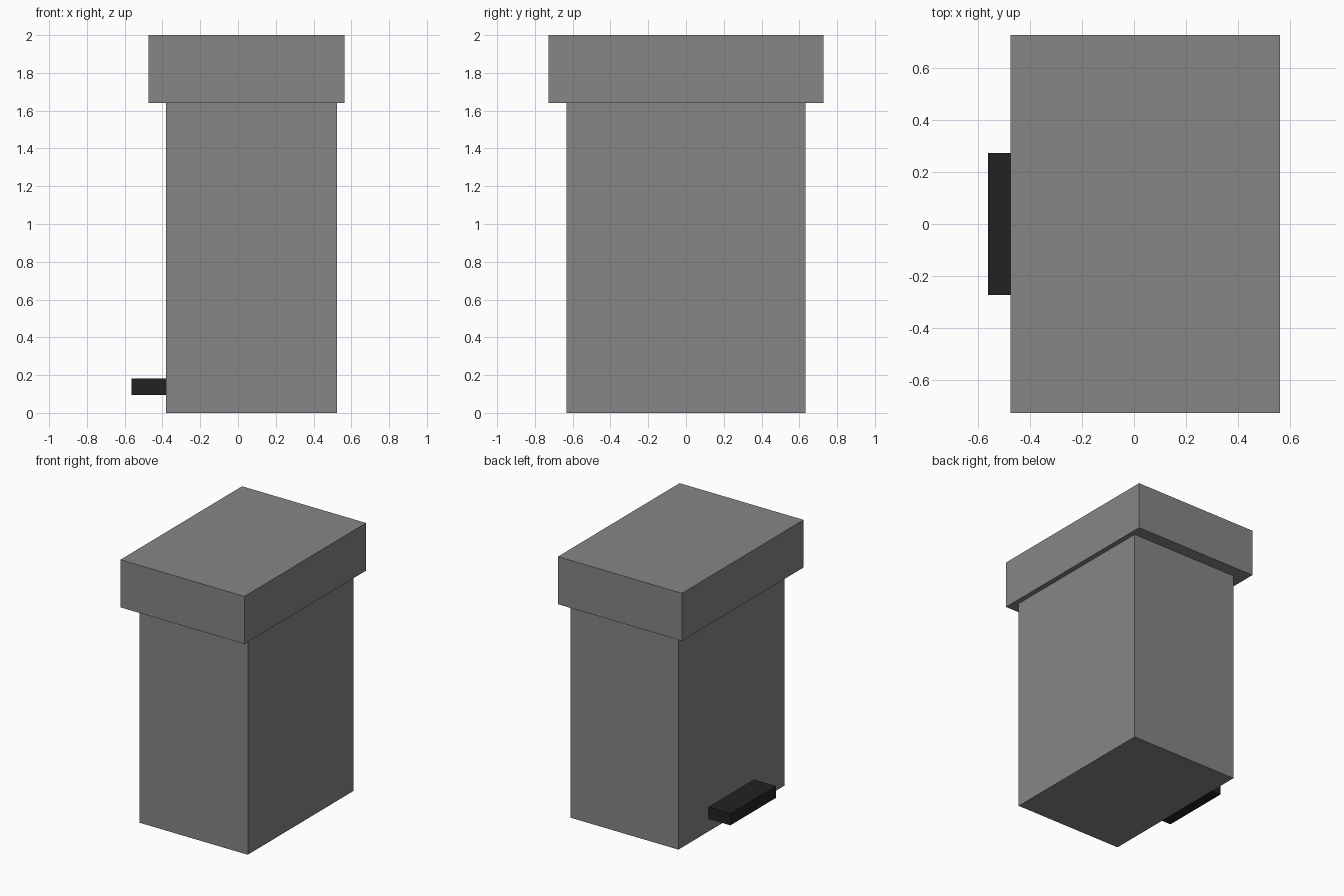
import bpy
import bmesh
from mathutils import Vector

if "Cube" in bpy.data.objects:
    bpy.data.objects.remove(bpy.data.objects["Cube"])


def material(name, value):
    mat = bpy.data.materials.new(name)
    mat.diffuse_color = (value, value, value, 1.0)
    mat.use_nodes = True
    mat.node_tree.nodes["Principled BSDF"].inputs["Base Color"].default_value = mat.diffuse_color
    return mat


def box(name, low, high, mat):
    """Flat-faced box between two opposite corners."""
    low, high = Vector(low), Vector(high)
    bm = bmesh.new()
    bmesh.ops.create_cube(bm, size=1.0)
    bmesh.ops.scale(bm, vec=high - low, verts=bm.verts)
    mesh = bpy.data.meshes.new(name)
    bm.to_mesh(mesh)
    bm.free()
    mesh.materials.append(mat)
    obj = bpy.data.objects.new(name, mesh)
    obj.location = (low + high) / 2
    bpy.context.collection.objects.link(obj)
    return obj


grey = material("mid grey", 0.238)
black = material("soft black", 0.016)

# Bin body, overhanging lid and foot pedal on the left side
box("bin_body", (-0.38, -0.633, 0.0), (0.525, 0.633, 1.64), grey)
box("lid", (-0.475, -0.727, 1.64), (0.563, 0.727, 2.0), grey)
box("foot_pedal", (-0.563, -0.273, 0.095), (-0.38, 0.273, 0.183), black)
